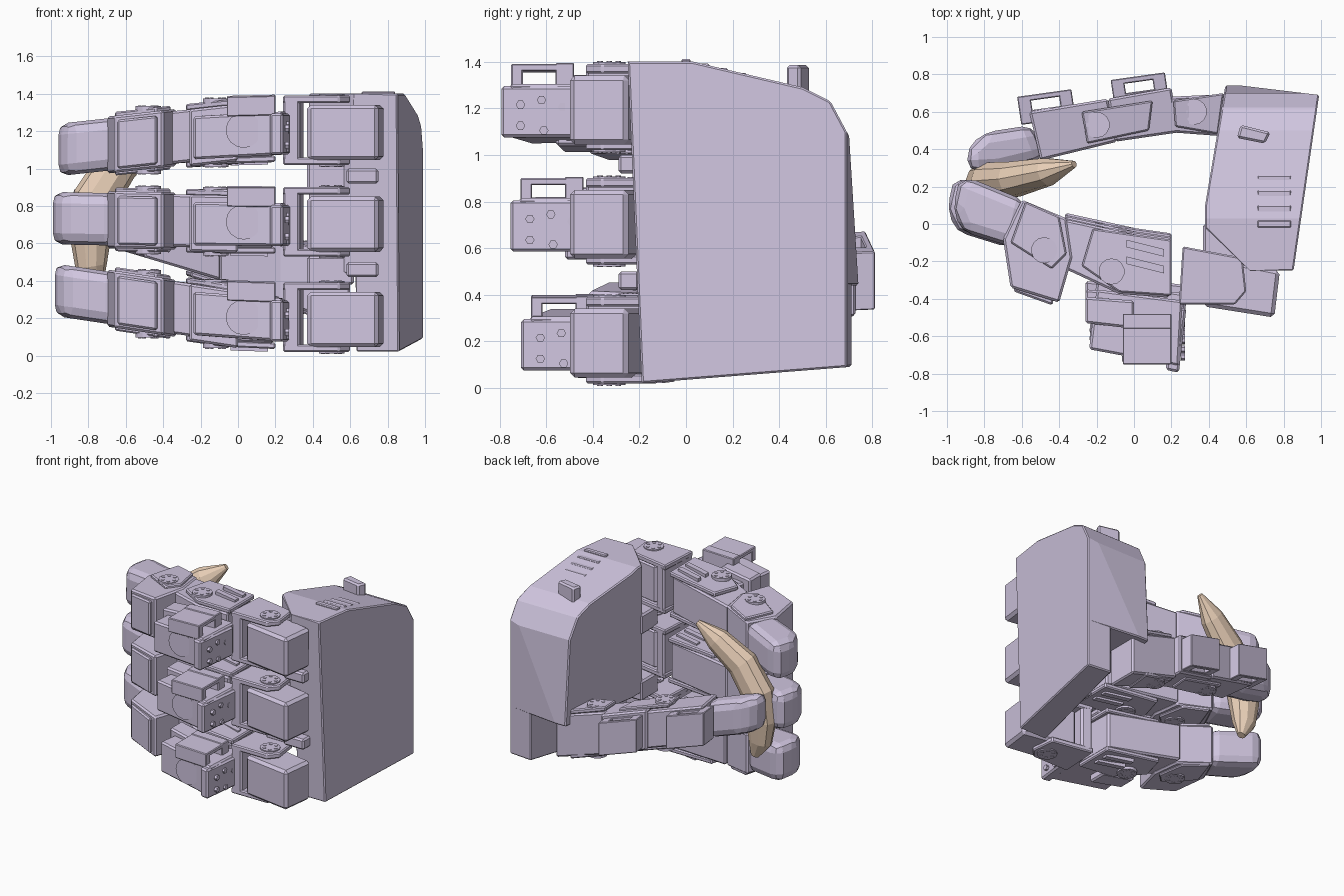
import bpy, bmesh, math
from mathutils import Vector

if "Cube" in bpy.data.objects:
    bpy.data.objects.remove(bpy.data.objects["Cube"])


def material(name, col):
    m = bpy.data.materials.new(name)
    m.diffuse_color = (*col, 1)
    m.use_nodes = True
    m.node_tree.nodes["Principled BSDF"].inputs["Base Color"].default_value = m.diffuse_color
    return m


SHELL = material("lavender_plastic", (0.63, 0.56, 0.74))
SKIN = material("tan_peel", (0.82, 0.63, 0.48))


def finish(bm, name, mat=SHELL, bevel=0.0, segs=1):
    bmesh.ops.recalc_face_normals(bm, faces=bm.faces)
    me = bpy.data.meshes.new(name)
    bm.to_mesh(me)
    bm.free()
    ob = bpy.data.objects.new(name, me)
    bpy.context.collection.objects.link(ob)
    me.materials.append(mat)
    if bevel:
        b = ob.modifiers.new("bevel", 'BEVEL')
        b.width, b.segments, b.limit_method = bevel, segs, 'ANGLE'
    return ob


def prism_bm(pts, lo, hi, mid=lambda x: 0.0):
    """Extrude a plan outline between lo and hi, following the height line mid(x)."""
    bm = bmesh.new()
    bot = [bm.verts.new((x, y, mid(x) + lo)) for x, y in pts]
    top = [bm.verts.new((x, y, mid(x) + hi)) for x, y in pts]
    bm.faces.new(bot)
    bm.faces.new(top)
    for i in range(len(pts)):
        j = (i + 1) % len(pts)
        bm.faces.new((bot[i], bot[j], top[j], top[i]))
    return bm


def prism(name, pts, lo, hi, mid=lambda x: 0.0, bevel=0.012, segs=1):
    return finish(prism_bm(pts, lo, hi, mid), name, bevel=bevel, segs=segs)


def rect(x0, x1, y0, y1):
    return [(x0, y0), (x1, y0), (x1, y1), (x0, y1)]


def disc(name, loc, r, depth, axis=(0, 0, 1), n=12):
    bm = bmesh.new()
    bmesh.ops.create_cone(bm, cap_ends=True, segments=n, radius1=r, radius2=r, depth=depth)
    rot = Vector((0, 0, 1)).rotation_difference(Vector(axis))
    bmesh.ops.rotate(bm, verts=bm.verts, matrix=rot.to_matrix())
    bmesh.ops.translate(bm, verts=bm.verts, vec=loc)
    return finish(bm, name)


def hub(name, x, y, mid, reach=0.195):
    """Round servo hub on both side plates with a ring of screws."""
    for s in (-1, 1):
        z = mid(x) + s * reach
        disc(name, (x, y, z), 0.07, 0.026, n=14)
        for k in range(6):
            a = k * math.pi / 3
            disc(name + "_screw", (x + 0.045 * math.cos(a), y + 0.045 * math.sin(a), z + s * 0.006),
                 0.012, 0.022, n=6)


def side_plates(name, pts, mid, inner=0.15, outer=0.185):
    for s in (-1, 1):
        prism(name, pts, min(s * inner, s * outer), max(s * inner, s * outer), mid, 0.008)


# Palm housing: plan outline trimmed by the side profile
def trimmed(name, pts, lo):
    bm = prism_bm(pts, lo, 1.4)
    prof = [(0.03, 1.40), (0.50, 1.29), (0.62, 1.23), (0.70, 1.08), (0.75, 0.28)]
    cuts = list(zip(prof, prof[1:])) + [((0.70, 0.09), (-0.19, 0.02)), ((-0.19, 0.02), (-0.25, 1.40))]
    for (y0, z0), (y1, z1) in cuts:
        res = bmesh.ops.bisect_plane(bm, geom=bm.verts[:] + bm.edges[:] + bm.faces[:],
                                     plane_co=(0, y0, z0), plane_no=(0, z0 - z1, y1 - y0),
                                     clear_outer=True)
        edges = [e for e in res['geom_cut'] if isinstance(e, bmesh.types.BMEdge)]
        if edges:
            bmesh.ops.contextual_create(bm, geom=edges)
    return finish(bm, name, bevel=0.008)


trimmed("palm_body", [(0.49, 0.75), (0.99, 0.69), (0.85, -0.27), (0.62, -0.25),
                      (0.38, -0.02), (0.38, 0.10)], 0.44)
trimmed("palm_back_shell", [(0.80, 0.71), (0.99, 0.69), (0.85, -0.27), (0.62, -0.25)], 0.0)

# Tab, vents and cable ports on the palm
prism("palm_tab", [(0.55, 0.46), (0.57, 0.53), (0.73, 0.49), (0.70, 0.43)], 1.25, 1.385)
for i in range(4):
    y = -0.02 + i * 0.08
    prism("palm_vent", rect(0.66, 0.84, y, y + 0.04), 1.28, 1.412 - 0.02 * i, bevel=0.006)
for z in (0.96, 0.46):
    prism("palm_port", rect(0.58, 0.75, -0.29, -0.2), z - 0.04, z + 0.04)
    prism("palm_rib", rect(0.37, 0.62, -0.2, 0.0), z - 0.08, z + 0.07)


# Fingers: centre height, slope toward the tip, tip shift, knuckle shift
for fname, z0, k, dx, dy in (("upper", 1.205, 0.11, 0.03, -0.01), ("middle", 0.715, -0.02, 0.0, 0.03),
                             ("lower", 0.205, -0.15, 0.01, 0.075)):
    def mid(x, z0=z0, k=k):
        return z0 + k * min(x, 0)

    def sh(pts, f=1.0, dy=dy):
        return [(x, y + dy * f) for x, y in pts]
    n = fname + "_finger_"

    # base motor and its bracket
    prism(n + "base_motor", [(0.37, -0.17), (0.78, -0.25), (0.75, -0.50), (0.37, -0.44)],
          -0.16, 0.135, mid, 0.02)
    side_plates(n + "base_plate", [(0.26, -0.12), (0.58, -0.18), (0.60, -0.36), (0.54, -0.43),
                                   (0.24, -0.43)], mid, 0.145, 0.185)
    prism(n + "base_bracket", [(0.27, -0.12), (0.35, -0.14), (0.33, -0.43), (0.24, -0.43)],
          -0.17, 0.17, mid)
    hub(n + "base_hub", 0.50, -0.33, mid, 0.18)

    # spread motor standing out from the knuckle
    prism(n + "spread_motor", sh([(-0.20, -0.34), (0.26, -0.40), (0.24, -0.75), (-0.24, -0.66)]),
          -0.13, 0.10, mid, 0.012)
    prism(n + "spread_bracket", sh([(0.20, -0.44), (0.28, -0.44), (0.24, -0.785), (0.17, -0.77)]),
          -0.13, 0.09, mid)
    prism(n + "spread_foot", sh([(-0.26, -0.38), (0.0, -0.40), (0.0, -0.55), (-0.26, -0.52)]),
          -0.165, 0.14, mid)
    for y0, y1, lo, hi in ((-0.74, -0.69, 0.08, 0.18), (-0.55, -0.47, 0.08, 0.19),
                           (-0.74, -0.47, 0.155, 0.185)):
        prism(n + "cable_loop", sh(rect(-0.06, 0.2, y0, y1)), lo, hi, mid, 0.005)
    disc(n + "spread_disc", (0.03, -0.71 + dy, mid(0)), 0.095, 0.03, (0, 1, 0), 16)
    for y, dz in ((-0.70, 0.03), (-0.70, -0.06), (-0.61, 0.05), (-0.60, -0.08), (-0.52, 0.02)):
        disc(n + "screw", (0.262, y + dy, mid(0) + dz - 0.02), 0.02, 0.02, (1, 0, 0), 6)

    # proximal link
    prism(n + "proximal_motor", sh([(-0.37, 0.03), (0.18, -0.09), (0.19, -0.39), (-0.08, -0.37),
                                    (-0.36, -0.24)], 0.4), -0.14, 0.14, mid, 0.012)
    side_plates(n + "proximal_plate", sh([(-0.22, -0.02), (0.20, -0.08), (0.20, -0.38),
                                          (-0.08, -0.36), (-0.28, -0.22)], 0.4), mid, 0.135, 0.17)
    for s in (-1, 1):
        for y in (-0.13, -0.22):
            prism(n + "proximal_rib", sh([(-0.04, y + .05), (0.16, y), (0.16, y - .04),
                                          (-0.04, y + .01)], 0.4),
                  s * 0.17 - 0.014, s * 0.17 + 0.014, mid, 0)
    hub(n + "proximal_hub", -0.12, -0.25 + 0.4 * dy, mid, 0.17)

    # distal link with outward motor and face panel
    prism(n + "distal_motor", [(-0.60, 0.13), (-0.36, 0.03), (-0.33, -0.18), (-0.40, -0.42),
                               (-0.66, -0.34), (-0.70, -0.08)], -0.155, 0.15, mid, 0.012)
    prism(n + "distal_panel", [(-0.43, -0.40), (-0.64, -0.335), (-0.645, -0.36), (-0.435, -0.435)],
          -0.135, 0.125, mid, 0.01)
    side_plates(n + "distal_plate", [(-0.58, 0.12), (-0.40, 0.04), (-0.36, -0.16), (-0.44, -0.24),
                                     (-0.66, -0.10)], mid, 0.14, 0.17)
    hub(n + "distal_hub", -0.48, -0.14, mid, 0.168)

    # rounded fingertip
    tip = [(-0.97, 0.21), (-0.93, 0.255), (-0.60, 0.12), (-0.66, -0.13), (-0.95, -0.04), (-1.0, 0.08)]
    prism(n + "tip", [(x + dx, y) for x, y in tip], -0.14, 0.14, mid, 0.06, 2)


# Thumb: rises from the palm base to its tip
def tmid(x):
    return 0.515 - 0.30 * x


prism("thumb_base_motor", [(0.19, 0.68), (0.60, 0.70), (0.60, 0.46), (0.20, 0.49)], -0.17, 0.15, tmid)
prism("thumb_proximal_motor", [(-0.14, 0.67), (0.20, 0.73), (0.24, 0.49), (-0.10, 0.44)],
      -0.15, 0.15, tmid)
prism("thumb_distal_motor", [(-0.56, 0.60), (-0.14, 0.67), (-0.09, 0.44), (-0.50, 0.34)],
      -0.14, 0.14, tmid)
side_plates("thumb_base_plate", [(0.21, 0.66), (0.48, 0.70), (0.45, 0.48), (0.22, 0.52)], tmid, .15, .185)
side_plates("thumb_middle_plate", [(-0.28, 0.60), (0.10, 0.66), (0.08, 0.50), (-0.25, 0.43)], tmid,
            0.14, 0.17)
hub("thumb_base_hub", 0.32, 0.60, tmid, 0.18)
hub("thumb_middle_hub", -0.2, 0.53, tmid, 0.17)
for ox, oy in ((-0.11, 0.67), (-0.61, 0.58)):
    # open cable loop: two posts and a bar, leaning with the thumb
    def place(pts, ox=ox, oy=oy):
        return [(ox + u - 0.15 * v, oy + v + 0.14 * u) for u, v in pts]
    for u0, u1, v0, v1 in ((0, 0.07, -.05, 0.1), (0.22, 0.29, -.05, 0.1), (0, 0.29, 0.07, 0.1),
                           (0, 0.29, -.05, 0.02)):
        prism("thumb_cable_loop", place(rect(u0, u1, v0, v1)), -0.13, 0.12, tmid, 0.005)
prism("thumb_tip", [(-0.89, 0.28), (-0.89, 0.41), (-0.80, 0.49), (-0.54, 0.53), (-0.47, 0.35),
                    (-0.72, 0.29)], -0.14, 0.13, tmid, 0.06, 2)

# Curved fruit held between thumb and fingers
path = [(-0.32, 0.32, 1.29, 0.022), (-0.46, 0.28, 1.18, 0.09), (-0.64, 0.24, 1.03, 0.115),
        (-0.76, 0.23, 0.84, 0.122), (-0.79, 0.23, 0.64, 0.112), (-0.785, 0.235, 0.48, 0.085),
        (-0.75, 0.25, 0.37, 0.03)]
bm = bmesh.new()
rings = []
for i, p in enumerate(path):
    c = Vector(p[:3])
    t = (Vector(path[min(i + 1, 6)][:3]) - Vector(path[max(i - 1, 0)][:3])).normalized()
    u = t.cross(Vector((0, 1, 0))).normalized()
    v = t.cross(u)
    rings.append([bm.verts.new(c + p[3] * (u * math.cos(a * math.pi / 5) + 0.85 * v * math.sin(a * math.pi / 5)))
                  for a in range(10)])
for r0, r1 in zip(rings, rings[1:]):
    for a in range(10):
        b = (a + 1) % 10
        bm.faces.new((r0[a], r0[b], r1[b], r1[a]))
bm.faces.new(rings[0])
bm.faces.new(rings[-1])
finish(bm, "curved_fruit", SKIN)
